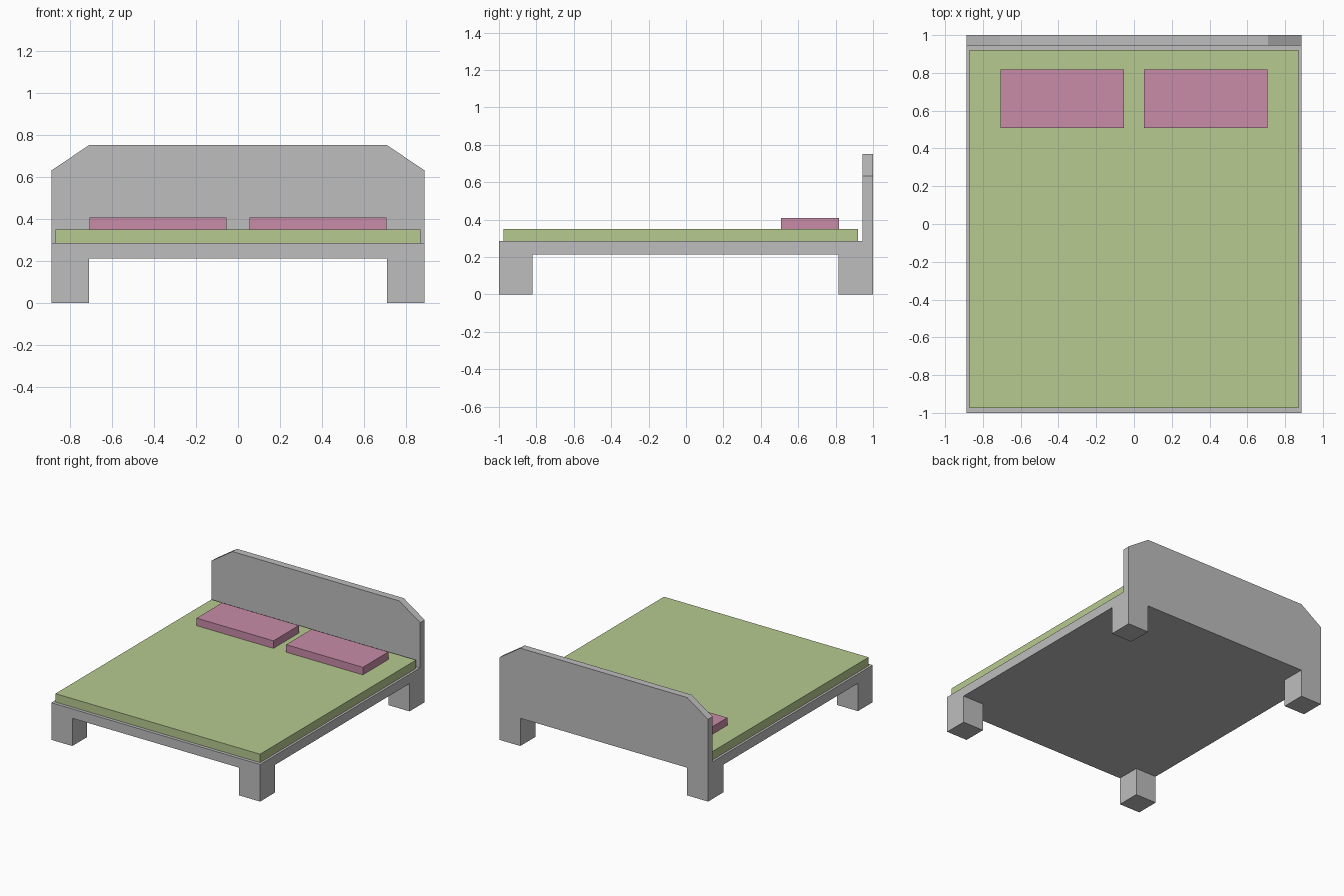
import bpy
import bmesh

cube = bpy.data.objects.get("Cube")
if cube:
    bpy.data.objects.remove(cube, do_unlink=True)


def material(name, rgb):
    mat = bpy.data.materials.new(name)
    mat.use_nodes = True
    color = (*rgb, 1.0)
    mat.diffuse_color = color
    mat.node_tree.nodes["Principled BSDF"].inputs["Base Color"].default_value = color
    return mat


def prism(name, profile, y0, y1, mat):
    """Extrude an x-z outline from y0 back to y1."""
    bm = bmesh.new()
    face = bm.faces.new([bm.verts.new((x, y0, z)) for x, z in profile])
    grown = bmesh.ops.extrude_face_region(bm, geom=[face])["geom"]
    moved = [g for g in grown if isinstance(g, bmesh.types.BMVert)]
    bmesh.ops.translate(bm, verts=moved, vec=(0, y1 - y0, 0))
    bmesh.ops.recalc_face_normals(bm, faces=bm.faces)
    mesh = bpy.data.meshes.new(name)
    bm.to_mesh(mesh)
    bm.free()
    mesh.materials.append(mat)
    obj = bpy.data.objects.new(name, mesh)
    bpy.context.collection.objects.link(obj)
    return obj


def box(name, x0, x1, y0, y1, z0, z1, mat):
    return prism(name, [(x0, z0), (x1, z0), (x1, z1), (x0, z1)], y0, y1, mat)


grey = material("grey frame", (0.515, 0.515, 0.515))
green = material("green mattress", (0.47, 0.59, 0.275))
pink = material("pink pillow", (0.578, 0.262, 0.392))

half_w = 0.888      # half width of the frame
inner = 0.709       # inner edge of legs, corner of headboard bevel
rail_low, rail_top = 0.213, 0.285
bed_top = 0.35

# Bed base and mattress
box("bed_base", -half_w, half_w, -1, 1, rail_low, rail_top, grey)
box("mattress", -0.87, 0.87, -0.975, 0.92, rail_top, bed_top, green)

# Headboard with chamfered upper corners
right_side = [(half_w, rail_top), (half_w, 0.632), (inner, 0.752)]
left_side = [(-x, z) for x, z in reversed(right_side)]
prism("headboard", right_side + left_side, 0.945, 1, grey)

# Legs and pillows on both sides
for side, s in (("left", 1), ("right", -1)):
    x0, x1 = sorted((s * inner, s * half_w))
    box(f"front_leg_{side}", x0, x1, -1, -0.82, 0, rail_low, grey)
    box(f"back_leg_{side}", x0, x1, 0.815, 1, 0, rail_low, grey)
    p0, p1 = sorted((s * 0.054, s * 0.707))
    box(f"pillow_{side}", p0, p1, 0.507, 0.817, bed_top, 0.408, pink)
